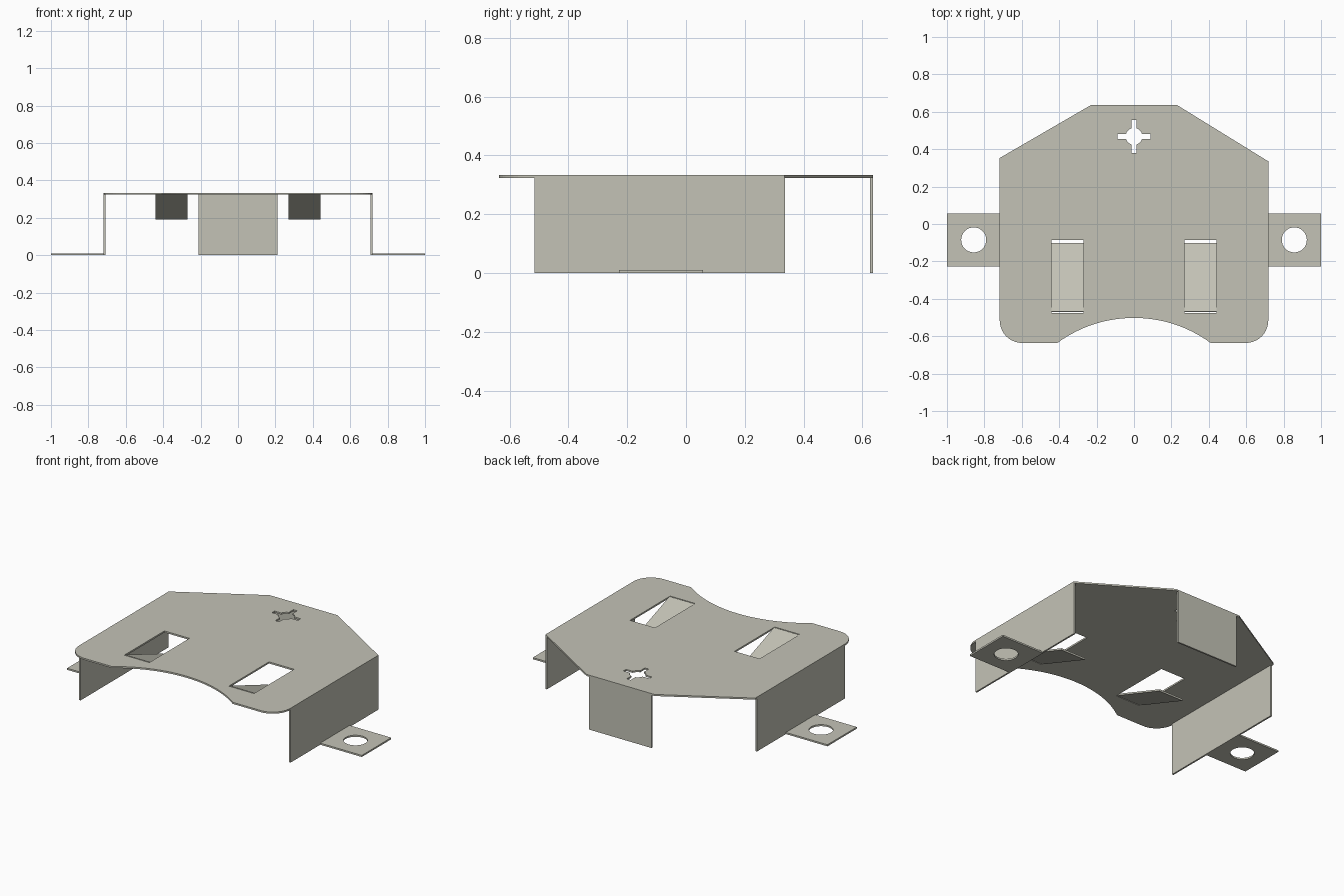
import bpy
from math import sin, cos, pi, radians, atan2, hypot
from mathutils import Matrix, Vector

cube = bpy.data.objects.get("Cube")
if cube:
    bpy.data.objects.remove(cube)

T = 0.01            # sheet thickness
TOP = 0.334         # overall height
MID = TOP - T / 2   # middle of the top plate
W = 0.718           # half width of the body

steel = bpy.data.materials.new("warm grey steel")
steel.use_nodes = True
color = (0.55, 0.545, 0.47, 1)
steel.diffuse_color = color
steel.node_tree.nodes["Principled BSDF"].inputs["Base Color"].default_value = color


def arc(cx, cy, r, start, end, n):
    """Points on an arc, angles in degrees."""
    return [(cx + r * cos(radians(start + (end - start) * i / n)),
             cy + r * sin(radians(start + (end - start) * i / n))) for i in range(n + 1)]


def rect(x0, x1, y0, y1):
    return [(x0, y0), (x1, y0), (x1, y1), (x0, y1)]


def sheet(name, loops, matrix):
    """Flat sheet: first loop is the outline, the others are holes."""
    curve = bpy.data.curves.new(name, 'CURVE')
    curve.dimensions = '2D'
    curve.fill_mode = 'BOTH'
    curve.extrude = T / 2
    for loop in loops:
        spline = curve.splines.new('POLY')
        spline.points.add(len(loop) - 1)
        for p, (x, y) in zip(spline.points, loop):
            p.co = (x, y, 0, 1)
        spline.use_cyclic_u = True
    temp = bpy.data.objects.new(name + "_outline", curve)
    bpy.context.collection.objects.link(temp)
    bpy.context.view_layer.update()
    mesh = bpy.data.meshes.new_from_object(
        temp.evaluated_get(bpy.context.evaluated_depsgraph_get()))
    bpy.data.objects.remove(temp)
    mesh.materials.clear()
    mesh.materials.append(steel)
    mesh.shade_flat()
    obj = bpy.data.objects.new(name, mesh)
    obj.matrix_world = matrix
    bpy.context.collection.objects.link(obj)
    return obj


# Top plate outline: rounded front corners, arched front notch, angled back corners
corner = 0.12
front = -0.636
arch_r = 0.694
arch_y = -0.502 - arch_r
half = 36.2
outline = arc(0, arch_y, arch_r, 90 + half, 90 - half, 28)
outline += arc(W - corner, front + corner, corner, -90, 0, 10)
outline += [(W, 0.335), (0.23, 0.636), (-0.23, 0.636), (-W, 0.353)]
outline += arc(corner - W, front + corner, corner, 180, 270, 10)

# Cross-shaped hole: round centre with four slots
cross = []
for k in range(4):
    a = k * 90
    turn = Matrix.Rotation(radians(a), 2)
    slot = [turn @ Vector(p) for p in ((0.088, -0.013), (0.088, 0.013))]
    cross += [tuple(p) for p in slot] + arc(0, 0, 0.045, a + 17, a + 73, 5)
cross = [(x, y + 0.468) for x, y in cross]

windows = [rect(s * 0.355 - 0.085, s * 0.355 + 0.085, -0.475, -0.085) for s in (-1, 1)]
sheet("top_plate", [outline, cross] + windows, Matrix.Translation((0, 0, MID)))

# Back tab hanging from the rear edge
upright = Matrix.Rotation(pi / 2, 4, 'X')
sheet("back_tab", [rect(-0.212, 0.212, 0, TOP - T)],
      Matrix.Translation((0, 0.636 - T / 2, 0)) @ upright)

# Bent spring tabs, side walls and mounting feet
drop, run = 0.133, 0.368
slope = Matrix.Rotation(-atan2(drop, run), 4, 'X')
sideways = Matrix.Rotation(pi / 2, 4, 'Z') @ upright
for side, s in (("right", -1), ("left", 1)):
    sheet(side + "_spring_tab", [rect(-0.085, 0.085, 0, hypot(drop, run))],
          Matrix.Translation((s * 0.355, -0.47, MID)) @ slope)
    sheet(side + "_wall", [rect(-0.515, 0.337, 0, TOP - T)],
          Matrix.Translation((s * (W - T / 2), 0, 0)) @ sideways)
    foot = rect(min(s * W, s), max(s * W, s), -0.228, 0.057)
    hole = arc(s * 0.857, -0.085, 0.067, 0, 348.75, 31)
    sheet(side + "_foot", [foot, hole], Matrix.Translation((0, 0, T / 2)))
